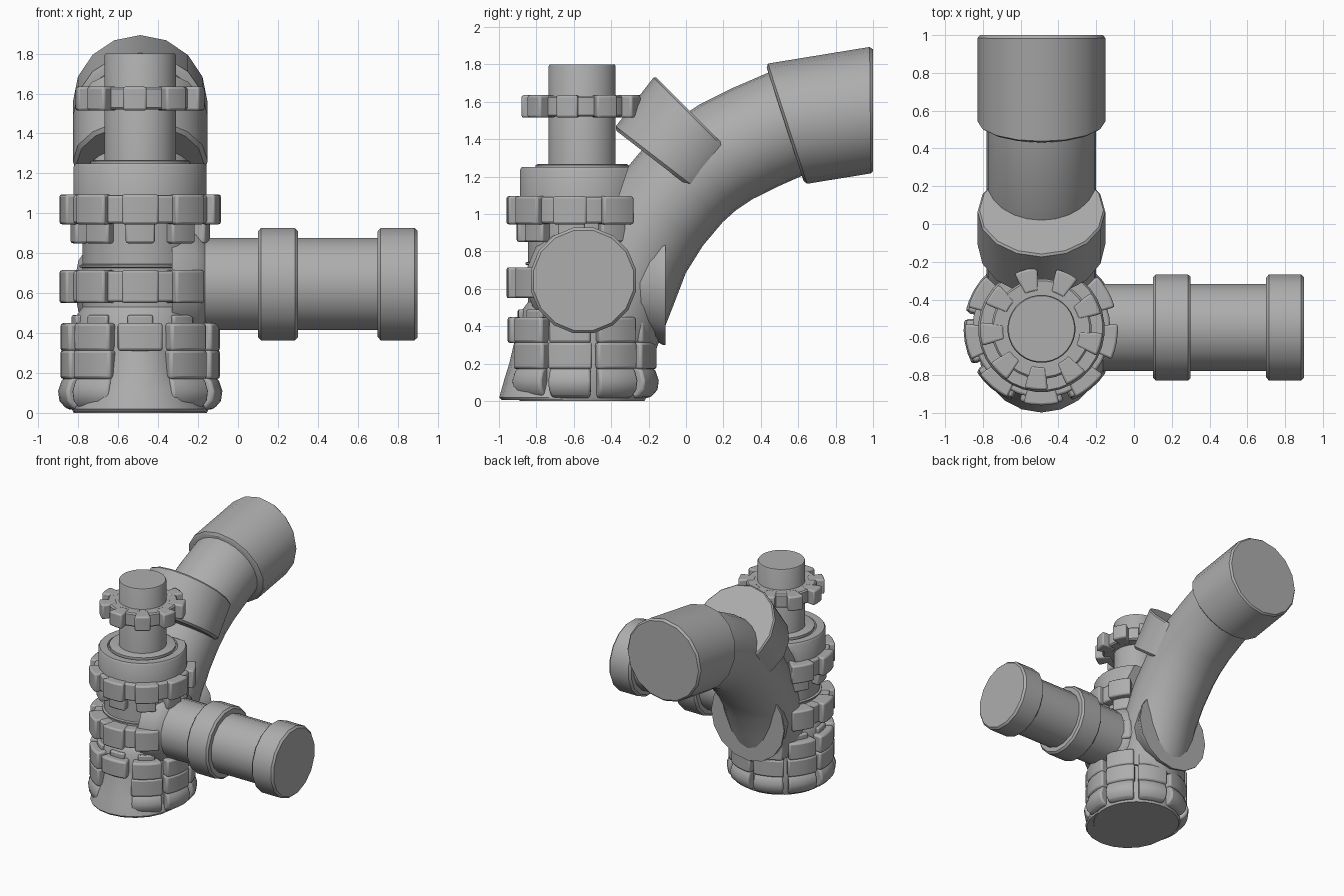
import bpy, bmesh
from math import sin, cos, radians, pi
from mathutils import Vector, Matrix

if "Cube" in bpy.data.objects:
    bpy.data.objects.remove(bpy.data.objects["Cube"])

CX, CY = -0.49, -0.555      # axis of the upright post
grey = bpy.data.materials.new("dark_grey")
grey.diffuse_color = (0.42, 0.42, 0.42, 1)
grey.use_nodes = True
grey.node_tree.nodes["Principled BSDF"].inputs["Base Color"].default_value = grey.diffuse_color


def finish(name, bm, bevel=0.0, angle=35):
    bmesh.ops.remove_doubles(bm, verts=bm.verts, dist=1e-5)
    bmesh.ops.recalc_face_normals(bm, faces=bm.faces)
    me = bpy.data.meshes.new(name)
    bm.to_mesh(me)
    bm.free()
    me.materials.append(grey)
    ob = bpy.data.objects.new(name, me)
    bpy.context.collection.objects.link(ob)
    if bevel:
        m = ob.modifiers.new("bevel", 'BEVEL')
        m.width, m.segments, m.limit_method = bevel, 2, 'ANGLE'
        m.angle_limit = radians(40)
    bpy.ops.object.select_all(action='DESELECT')
    bpy.context.view_layer.objects.active = ob
    ob.select_set(True)
    bpy.ops.object.shade_smooth_by_angle(angle=radians(angle))
    return ob


def skin(bm, rings):
    """Join vertex rings in order, closing both ends."""
    vs = [[bm.verts.new(p) for p in r] for r in rings]
    n = len(vs[0])
    for a, b in zip(vs, vs[1:]):
        for i in range(n):
            bm.faces.new((a[i], a[(i + 1) % n], b[(i + 1) % n], b[i]))
    bm.faces.new(vs[0])
    bm.faces.new(vs[-1])


def lathe(name, profile, n=32, mat=None, cut=None):
    """Solid of revolution from (radius, height) pairs."""
    mat = mat or Matrix.Translation((CX, CY, 0))
    bm = bmesh.new()
    skin(bm, [[mat @ Vector((r * cos(2 * pi * (i + .5) / n), r * sin(2 * pi * (i + .5) / n), z))
               for i in range(n)] for r, z in profile])
    if cut:
        co, no = cut
        geom = bm.verts[:] + bm.edges[:] + bm.faces[:]
        res = bmesh.ops.bisect_plane(bm, geom=geom, plane_co=co, plane_no=no, clear_outer=True)
        edges = [e for e in res['geom_cut'] if isinstance(e, bmesh.types.BMEdge)]
        bmesh.ops.holes_fill(bm, edges=edges, sides=0)
    return finish(name, bm)


def lugs(name, profile, centres, width, bevel=0.012, steps=4):
    """Blocks around the post: a closed (radius, height) outline swept through an arc."""
    bm = bmesh.new()
    for c in centres:
        rings = []
        for s in range(steps + 1):
            a = radians(c - width / 2 + width * s / steps)
            rings.append([(CX + r * cos(a), CY + r * sin(a), z) for r, z in profile])
        skin(bm, rings)
    return finish(name, bm, bevel)


def tube(name, stations, n=16):
    """Loft in the plane x = CX; each station is (y, z, across_y, across_z, radius)."""
    bm = bmesh.new()
    rings = []
    for y, z, uy, uz, r in stations:
        u = Vector((0, uy, uz)).normalized()
        rings.append([Vector((CX, y, z)) + u * (r * sin(2 * pi * i / n))
                      + Vector((r * cos(2 * pi * i / n), 0, 0)) for i in range(n)])
    skin(bm, rings)
    return finish(name, bm)


def block(r0, r1, z0, z1):
    return [(r0, z0), (r1, z0), (r1, z1), (r0, z1)]


# Upright post, collar and top stub
lathe("post_body", [(.335, 0), (.345, .02), (.345, .17), (.33, .4), (.32, .49), (.29, .53),
                    (.29, .725), (.305, .73), (.305, .74), (.29, .745), (.29, 1.06)])
lathe("post_stub", [(.18, 1.0), (.18, 1.79), (.175, 1.8)])
cut_no = Vector((0, .21, -.07)).normalized()
lathe("collar", [(.335, 1.03), (.335, 1.235), (.325, 1.25), (.265, 1.25), (.26, 1.24),
                 (.25, 1.24), (.25, 1.262), (.24, 1.266)],
      cut=(Vector((0, -.31, 1.24)), cut_no))

# Cogs round the post; the lower ones only wrap the front, clear of the bend
lathe("top_cog_hub", [(.255, 1.52), (.265, 1.53), (.265, 1.622), (.255, 1.632)])
lugs("top_cog_teeth", block(.2, .325, 1.515, 1.635), [-95 + 40 * k for k in range(9)], 22)
front = [-90 + 40 * k for k in range(-3, 4)]
lugs("upper_cog_band", block(.26, .365, .95, 1.09), [-90], 240, steps=24)
lugs("upper_cog_teeth", block(.28, .405, .945, 1.095), front, 27)
lugs("upper_cog_skirt", block(.27, .35, .85, .96), front, 25)
lugs("middle_cog_band", block(.26, .365, .555, .71), [-90], 240, steps=24)
lugs("middle_cog_teeth", block(.28, .405, .55, .715), front, 27)

# Base blocks, rounded feet and the sloping front toe
ring = [-90 + 40 * k for k in range(9)]
lugs("base_blocks_upper", block(.28, .4, .31, .45), ring, 34, .015)
lugs("base_blocks_lower", block(.28, .4, .17, .315), ring[1:], 36, .015)
lugs("base_tabs", block(.28, .345, .44, .49), ring, 22, .01)
lugs("base_feet", [(.3, .01), (.37, .02), (.405, .06), (.412, .11), (.395, .16), (.36, .2), (.3, .21)],
     ring[1:], 34, .015)
toe = bmesh.new()
skin(toe, [[(CX + w * cos(2 * pi * i / 20), y + r * sin(2 * pi * i / 20), z) for i in range(20)]
           for w, r, y, z in [(.33, .335, -.65, .005), (.335, .34, -.658, .02), (.30, .34, -.63, .12),
                              (.25, .34, -.605, .2), (.23, .33, -.58, .35)]])
finish("front_toe", toe)

# Side branch with a flared foot and two rings
side = Matrix.Translation((0, -.548, .645)) @ Matrix.Rotation(pi / 2, 4, 'Y')
lathe("side_branch", [(.31, -.33), (.28, -.21), (.24, -.17), (.235, -.165), (.235, .8)], 16, side)
for name, x in (("side_ring_inner", .1), ("side_ring_outer", .7)):
    lathe(name, [(.27, x), (.287, x + .015), (.287, x + .185), (.272, x + .2)], 16, side)

# Curved pipe sweeping up and back
path = [(-.43, .38), (-.34, .61), (-.26, .815), (-.145, 1.0), (-.015, 1.155),
        (.09, 1.25), (.215, 1.333), (.37, 1.41), (.53, 1.48), (.7, 1.52)]
stations = []
for i, (y, z) in enumerate(path):
    (y0, z0), (y1, z1) = path[max(i - 1, 0)], path[min(i + 1, len(path) - 1)]
    stations.append((y, z, -(z1 - z0), y1 - y0, .29))
tube("bend_pipe", stations, 24)

# Sockets on the bend
tube("end_socket", [(.53, 1.479, -.31, .95, .318), (.543, 1.483, -.31, .95, .338),
                    (.985, 1.555, -.01, 1, .338), (1.0, 1.555, 0, 1, .325)])
tube("saddle_socket", [(-.12, 1.25, -.79, .61, .318), (-.108, 1.262, -.79, .61, .338),
                       (.065, 1.49, -.707, .707, .338), (.073, 1.498, -.707, .707, .328)])
tube("lower_socket", [(-.30, .63, 0, 1, .26), (-.17, .632, 0, 1, .305),
                      (-.125, .635, 0, 1, .335), (-.11, .635, 0, 1, .335)])
